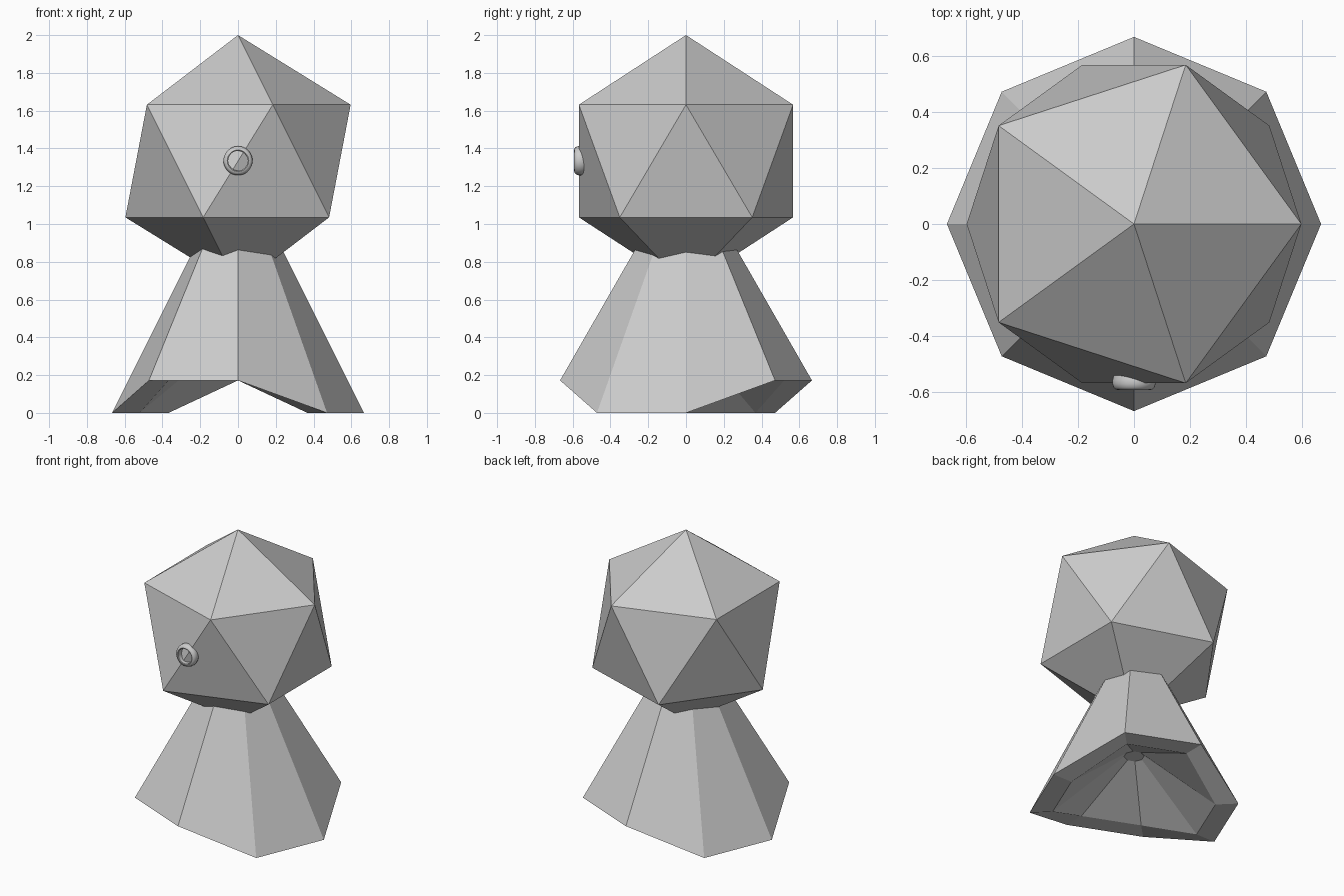
import bpy, bmesh
from math import sin, cos, pi

if "Cube" in bpy.data.objects:
    bpy.data.objects.remove(bpy.data.objects["Cube"])


def make_object(name, bm):
    bmesh.ops.recalc_face_normals(bm, faces=bm.faces[:])
    mesh = bpy.data.meshes.new(name)
    bm.to_mesh(mesh)
    bm.free()
    ob = bpy.data.objects.new(name, mesh)
    bpy.context.scene.collection.objects.link(ob)
    return ob


def bridge(bm, a, b):
    n = len(a)
    for i in range(n):
        j = (i + 1) % n
        bm.faces.new((a[i], a[j], b[j], b[i]))


# Head: plain icosahedron
R = 2 / 3
bpy.ops.mesh.primitive_ico_sphere_add(subdivisions=1, radius=R, location=(0, 0, 2 * R))
bpy.context.object.name = "head"

# Body: eight-sided cone with a rippled hem and a hollow underside
hem = [0, 0.172, 0.172, 0] * 2
bm = bmesh.new()


def octagon(radius, heights):
    return [bm.verts.new((radius * cos(i * pi / 4), radius * sin(i * pi / 4), h))
            for i, h in enumerate(heights)]


outer = octagon(R, hem)
inner = octagon(0.52, hem)
roof = octagon(0.065, [0.38] * 8)
apex = bm.verts.new((0, 0, 2 * R))
for i in range(8):
    bm.faces.new((outer[i], outer[(i + 1) % 8], apex))
bridge(bm, inner, outer)
bridge(bm, roof, inner)
bm.faces.new(roof)
make_object("body", bm)

# Mouth: small rounded ring on the front, turned around the y axis
profile = [(0.052, -0.54), (0.052, -0.589), (0.057, -0.592), (0.066, -0.589),
           (0.073, -0.582), (0.077, -0.570), (0.077, -0.555), (0.072, -0.54)]
SEG = 32
bm = bmesh.new()
rings = [[bm.verts.new((r * cos(2 * pi * i / SEG), y, 1.335 + r * sin(2 * pi * i / SEG)))
          for i in range(SEG)] for r, y in profile]
for k in range(len(rings)):
    bridge(bm, rings[k], rings[(k + 1) % len(rings)])
ring = make_object("mouth_ring", bm)
bpy.ops.object.select_all(action='DESELECT')
ring.select_set(True)
bpy.context.view_layer.objects.active = ring
bpy.ops.object.shade_smooth_by_angle()
